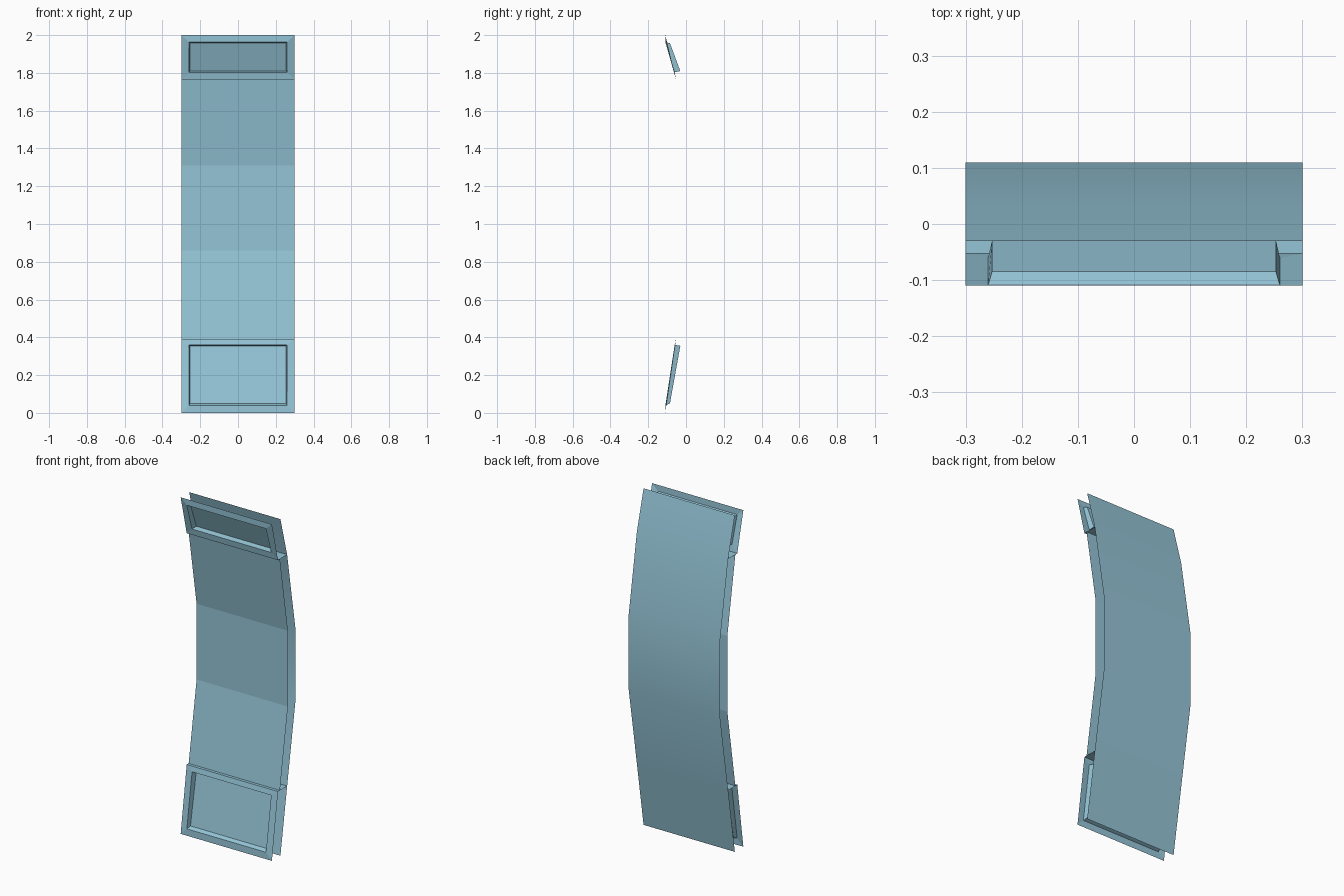
import bpy
import bmesh

cube = bpy.data.objects.get("Cube")
if cube:
    bpy.data.objects.remove(cube, do_unlink=True)

HALF = 0.3  # half width of the panel

mat = bpy.data.materials.new("pale blue")
mat.use_nodes = True
COLOUR = (0.30, 0.56, 0.68, 1)
mat.diffuse_color = COLOUR
mat.node_tree.nodes["Principled BSDF"].inputs["Base Color"].default_value = COLOUR


def finish(name, bm, facing):
    """Turn a bmesh into an object, with its open sheet facing the given axis."""
    bm.normal_update()
    total = sum(f.normal.dot(facing) for f in bm.faces)
    if total < 0:
        bmesh.ops.reverse_faces(bm, faces=bm.faces[:])
    mesh = bpy.data.meshes.new(name)
    bm.to_mesh(mesh)
    bm.free()
    mesh.materials.append(mat)
    obj = bpy.data.objects.new(name, mesh)
    bpy.context.collection.objects.link(obj)
    return obj


def sheet(name, profile, facing):
    """Sweep a (y, z) profile across the width as an open sheet."""
    bm = bmesh.new()
    rows = [[bm.verts.new((s * HALF, y, z)) for s in (-1, 1)] for y, z in profile]
    for a, b in zip(rows, rows[1:]):
        bm.faces.new((a[0], a[1], b[1], b[0]))
    return finish(name, bm, facing)


def recessed_frame(name, loops):
    """Nested rectangles (half width, low y, low z, high y, high z) and a floor."""
    bm = bmesh.new()
    rings = []
    for w, y0, z0, y1, z1 in loops:
        corners = ((-w, y0, z0), (w, y0, z0), (w, y1, z1), (-w, y1, z1))
        rings.append([bm.verts.new(c) for c in corners])
    for a, b in zip(rings, rings[1:]):
        for i in range(4):
            j = (i + 1) % 4
            bm.faces.new((a[i], a[j], b[j], b[i]))
    bm.faces.new(rings[-1])
    return finish(name, bm, (0, -1, 0))


FRONT, BACK, UP, DOWN = (0, -1, 0), (0, 1, 0), (0, 0, 1), (0, 0, -1)

# Bent front and back skins, open along the sides
sheet("front_skin", [(-0.035, 0.39), (0.04, 0.86), (0.04, 1.31), (-0.035, 1.765)], FRONT)
back = sheet("back_skin", [(-0.03, 0), (0.033, 0.39), (0.11, 0.86),
                           (0.11, 1.30), (0.033, 1.765), (-0.03, 2)], BACK)
for poly in back.data.polygons:
    poly.use_smooth = True

# Recessed end frames
recessed_frame("lower_frame", [(HALF, -0.11, 0, -0.053, 0.39),
                               (0.26, -0.109, 0.04, -0.06, 0.36),
                               (0.253, -0.085, 0.05, -0.03, 0.355)])
recessed_frame("upper_frame", [(HALF, -0.053, 1.765, -0.11, 2),
                               (0.26, -0.06, 1.803, -0.109, 1.963),
                               (0.253, -0.03, 1.81, -0.085, 1.957)])

# Ledges joining the frames to the skins
sheet("lower_ledge", [(-0.053, 0.39), (0.033, 0.39)], UP)
sheet("upper_ledge", [(-0.053, 1.765), (0.033, 1.765)], DOWN)
